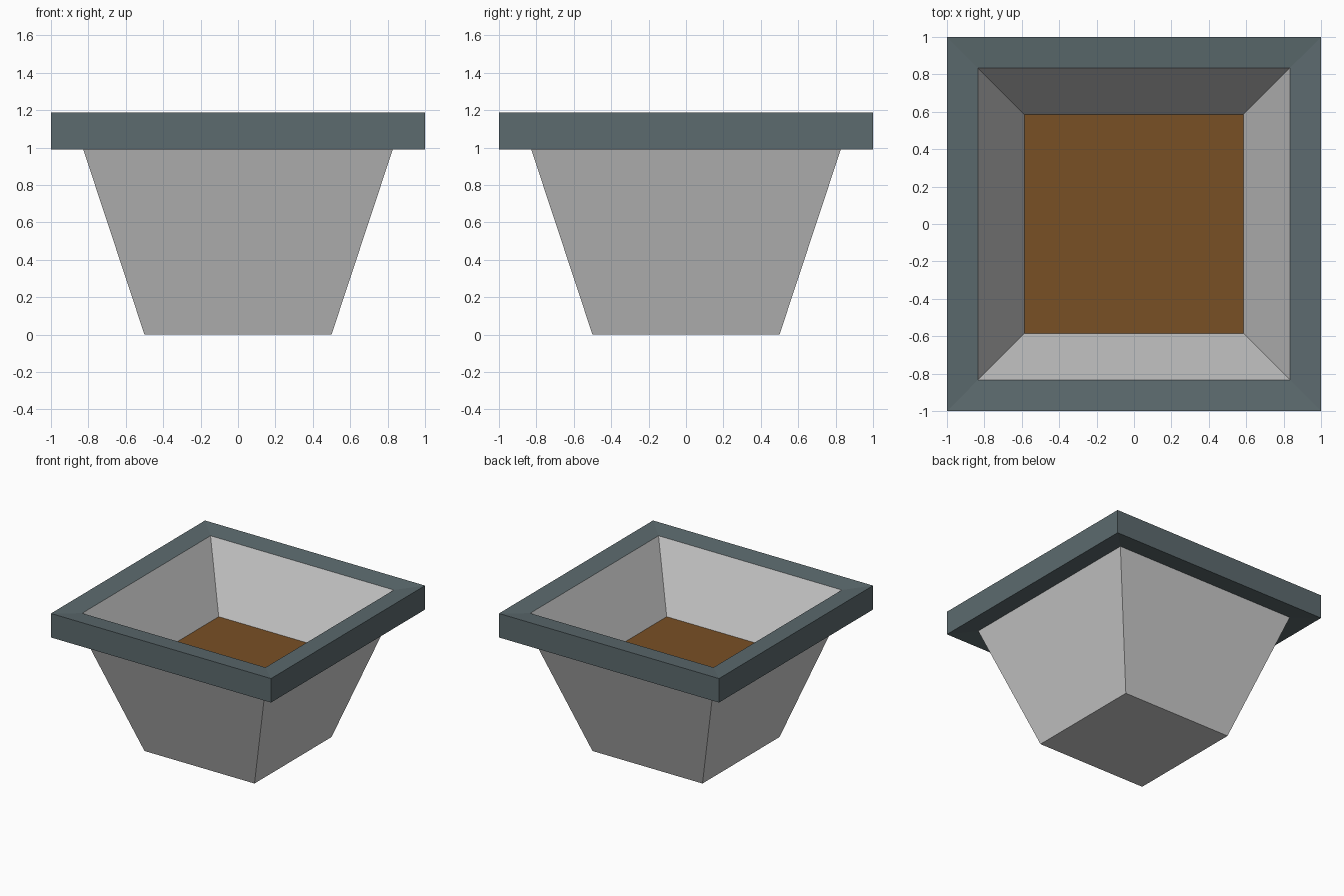
import bpy, bmesh

if "Cube" in bpy.data.objects:
    bpy.data.objects.remove(bpy.data.objects["Cube"])


def make_mat(name, rgb):
    mat = bpy.data.materials.new(name)
    mat.diffuse_color = (*rgb, 1)
    mat.use_nodes = True
    mat.node_tree.nodes["Principled BSDF"].inputs["Base Color"].default_value = mat.diffuse_color
    return mat


def square_shell(name, profile, closed=False, cap_start=False, cap_end=False, mat=None):
    """Loft square loops through (half_width, z) profile points."""
    bm = bmesh.new()
    loops = [[bm.verts.new((sx * h, sy * h, z))
              for sx, sy in ((-1, -1), (1, -1), (1, 1), (-1, 1))] for h, z in profile]
    pairs = list(zip(loops, loops[1:]))
    if closed:
        pairs.append((loops[-1], loops[0]))
    for a, b in pairs:
        for i in range(4):
            j = (i + 1) % 4
            bm.faces.new((a[i], a[j], b[j], b[i]))
    if cap_start:
        bm.faces.new(loops[0][::-1])
    if cap_end:
        bm.faces.new(loops[-1])
    me = bpy.data.meshes.new(name)
    bm.to_mesh(me)
    bm.free()
    ob = bpy.data.objects.new(name, me)
    bpy.context.collection.objects.link(ob)
    if mat:
        me.materials.append(mat)
    return ob


SOIL_Z = 0.666

# Tapered pot: outer wall up, inner wall down to the soil
square_shell("pot_body", [(0.5, 0), (0.833, 1.007), (0.833, 1.17), (0.585, SOIL_Z)],
             cap_start=True)

# Overhanging rim with slightly tapered top and underside
square_shell("pot_rim", [(0.833, 1.007), (1.0, 0.99), (1.0, 1.187), (0.833, 1.17)],
             mat=make_mat("rim_slate", (0.107, 0.145, 0.156)))

# Soil surface
square_shell("soil", [(0.585, SOIL_Z)], cap_end=True,
             mat=make_mat("soil_brown", (0.19, 0.08, 0.018)))
